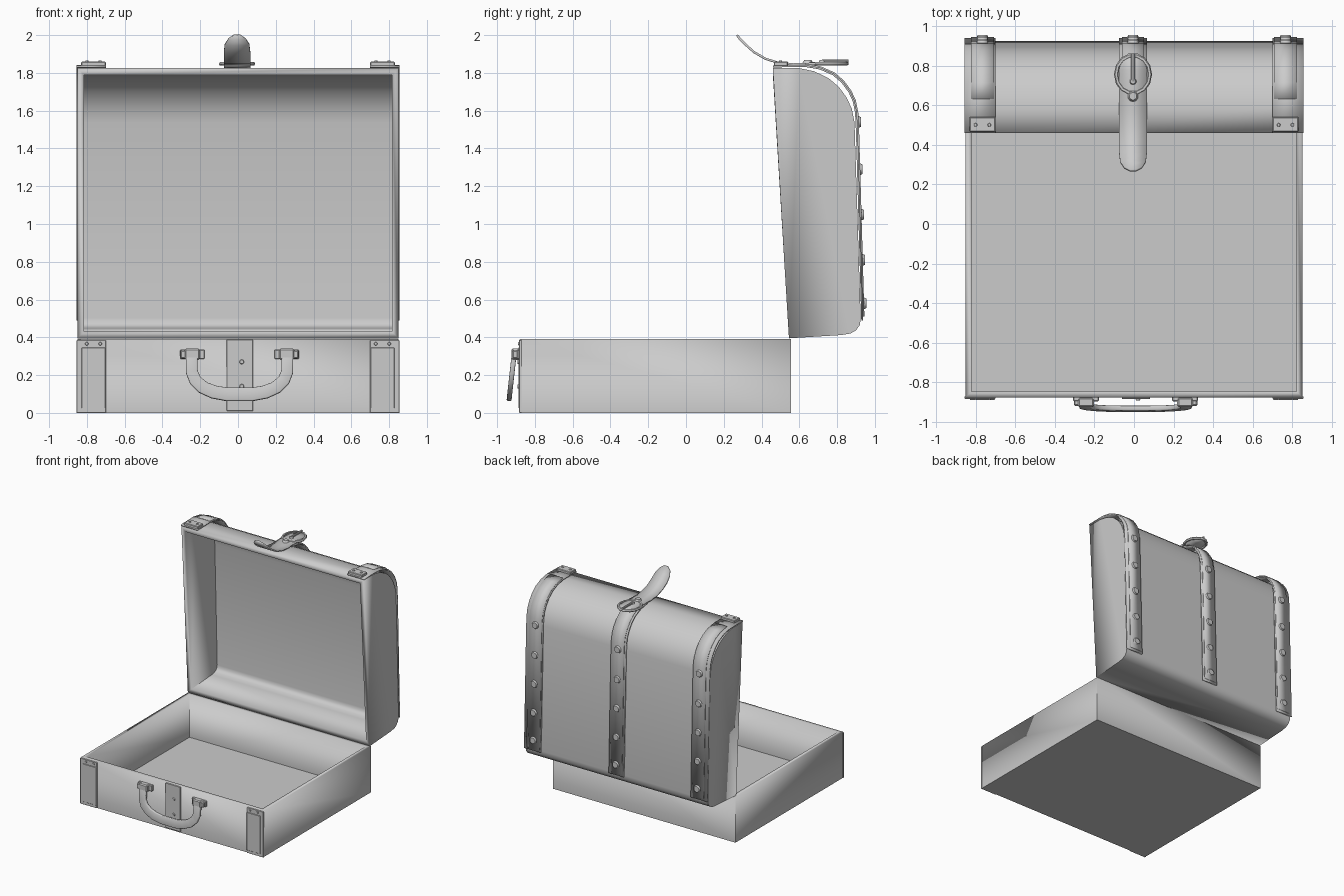
import bpy, bmesh
from math import pi, sin, cos, atan2
from mathutils import Vector

if "Cube" in bpy.data.objects:
    bpy.data.objects.remove(bpy.data.objects["Cube"])


def finish(ob, thick=0, offset=0, angle=0.6):
    if thick:
        m = ob.modifiers.new("thickness", 'SOLIDIFY')
        m.thickness, m.offset, m.use_even_offset = thick, offset, True
    bpy.ops.object.select_all(action='DESELECT')
    ob.select_set(True)
    bpy.context.view_layer.objects.active = ob
    bpy.ops.object.shade_smooth_by_angle(angle=angle)
    return ob


def mesh(name, verts, faces, thick=0, offset=0):
    me = bpy.data.meshes.new(name)
    me.from_pydata(verts, [], faces)
    bm = bmesh.new()
    bm.from_mesh(me)
    bmesh.ops.recalc_face_normals(bm, faces=bm.faces)
    bm.to_mesh(me)
    bm.free()
    ob = bpy.data.objects.new(name, me)
    bpy.context.collection.objects.link(ob)
    return finish(ob, thick, offset)


def open_shell(name, profile, w, thick):
    """Extrude a (y, z) profile along x, open between last and first point, walls inward."""
    n = len(profile)
    verts = [(s * w, y, z) for s in (-1, 1) for y, z in profile] 
    faces = [tuple(range(n)), tuple(range(n, 2 * n))]
    faces += [(i, i + 1, n + i + 1, n + i) for i in range(n - 1)]
    # orient outward by hand: the mesh is open on one side
    me = bpy.data.meshes.new(name)
    me.from_pydata(verts, [], faces + [(n - 1, 0, n, 2 * n - 1)])
    bm = bmesh.new()
    bm.from_mesh(me)
    bmesh.ops.recalc_face_normals(bm, faces=bm.faces)
    bm.faces.ensure_lookup_table()
    bmesh.ops.delete(bm, geom=[bm.faces[-1]], context='FACES_ONLY')
    bm.to_mesh(me)
    bm.free()
    ob = bpy.data.objects.new(name, me)
    bpy.context.collection.objects.link(ob)
    return finish(ob, thick, -1)


def strap(name, path, x, widths, thick, push=0):
    """Leather band following a (y, z) path; widths are half widths; push moves it outward."""
    if not isinstance(widths, (list, tuple)):
        widths = [widths] * len(path)
    verts = []
    for i, (y, z) in enumerate(path):
        a, b = Vector(path[max(i - 1, 0)]), Vector(path[min(i + 1, len(path) - 1)])
        t = (b - a).normalized()
        y, z = y - t.y * -push, z - t.x * -push
        if push:
            y, z = path[i][0] - t.y * push, path[i][1] + t.x * push
        verts += [(x - widths[i], y, z), (x + widths[i], y, z)]
    faces = [(2 * i, 2 * i + 1, 2 * i + 3, 2 * i + 2) for i in range(len(path) - 1)]
    return mesh(name, verts, faces, thick)


def box(name, x0, x1, y0, y1, z0, z1, bevel=0.004):
    bpy.ops.mesh.primitive_cube_add(size=1, location=((x0 + x1) / 2, (y0 + y1) / 2, (z0 + z1) / 2))
    ob = bpy.context.object
    ob.name = name
    ob.scale = (x1 - x0, y1 - y0, z1 - z0)
    bpy.ops.object.transform_apply(location=False, rotation=False, scale=True)
    if bevel:
        m = ob.modifiers.new("bevel", 'BEVEL')
        m.width, m.segments = bevel, 1
    return ob


def stud(name, loc, r, depth, rot=(0, 0, 0)):
    bpy.ops.mesh.primitive_cone_add(vertices=10, radius1=r, radius2=r * 0.7, depth=depth,
                                    location=loc, rotation=rot)
    bpy.context.object.name = name
    return finish(bpy.context.object)


# Bottom tray
open_shell("tray", [(-0.875, 0.39), (-0.875, 0), (0.555, 0), (0.555, 0.39)], 0.85, 0.03)

# Open lid with rounded back corners
lid = [(0.46, 1.825), (0.60, 1.825), (0.68, 1.808), (0.757, 1.77), (0.81, 1.725), (0.85, 1.67),
       (0.878, 1.61), (0.892, 1.54), (0.925, 0.5), (0.92, 0.465), (0.90, 0.437), (0.87, 0.42),
       (0.82, 0.412), (0.545, 0.395)]
open_shell("lid", lid, 0.85, 0.035)

# Lid straps, standing slightly off the rounded corner
band = [(0.46, 1.834), (0.63, 1.837), (0.71, 1.823), (0.78, 1.792), (0.827, 1.752), (0.865, 1.70),
        (0.888, 1.65), (0.90, 1.59), (0.905, 1.48), (0.933, 0.49)]
for s in (-1, 1):
    strap("side_band", band, s * 0.7775, 0.0775, 0.01)
    strap("side_strap", band[1:-1] + [(0.9325, 0.51)], s * 0.765, 0.058, 0.01, 0.007)
    box("strap_end_plate", s * 0.765 - 0.065, s * 0.765 + 0.065, 0.465, 0.54, 1.835, 1.86)
    for dx in (-0.035, 0.035):
        stud("plate_rivet", (s * 0.765 + dx, 0.5, 1.862), 0.01, 0.008)
strap("centre_band", [(0.62, 1.837)] + band[1:], -0.005, 0.07, 0.01)
strap("centre_strap", band[2:-1] + [(0.9325, 0.51)], -0.005, 0.055, 0.01, 0.007)

# Rows of studs down the back
for x in (-0.765, -0.005, 0.765):
    for z in (0.58, 0.81, 1.05, 1.29, 1.54):
        y = 0.945 - (z - 0.58) * 0.029
        stud("back_stud", (x, y - 0.002, z), 0.036, 0.024, (-pi / 2, 0, 0))

# Loose curling strap tail with buckle
tail = [(0.27, 2.0), (0.285, 1.98), (0.315, 1.95), (0.36, 1.91), (0.42, 1.875), (0.49, 1.853),
        (0.57, 1.845), (0.66, 1.848), (0.78, 1.85), (0.83, 1.85), (0.86, 1.848)]
strap("strap_tail", tail, -0.005, [0.015, 0.045, 0.065] + [0.07] * 6 + [0.058, 0.025], 0.012)
bpy.ops.mesh.primitive_torus_add(major_segments=14, minor_segments=6, major_radius=0.085,
                                 minor_radius=0.011, location=(-0.005, 0.755, 1.848))
buckle = bpy.context.object
buckle.name = "buckle_ring"
buckle.scale.y = 1.12
finish(buckle)
bpy.ops.mesh.primitive_cylinder_add(vertices=8, radius=0.009, depth=0.14,
                                    location=(-0.005, 0.79, 1.862), rotation=(pi / 2, 0, 0))
bpy.context.object.name = "buckle_pin"
finish(bpy.context.object)
stud("tail_rivet", (-0.005, 0.645, 1.86), 0.028, 0.016)
stud("pin_rivet", (-0.005, 0.72, 1.86), 0.018, 0.014)

# Front strap continuations on the tray
for s in (-1, 1):
    box("front_band", s * 0.7775 - 0.0775, s * 0.7775 + 0.0775, -0.883, -0.87, 0.0, 0.385, 0.002)
    box("front_strap", s * 0.765 - 0.063, s * 0.765 + 0.063, -0.888, -0.87, 0.025, 0.345, 0.002)
    for dx in (-0.035, 0.035):
        stud("front_rivet", (s * 0.765 + dx, -0.885, 0.366), 0.01, 0.008, (pi / 2, 0, 0))
box("front_centre_strap", -0.06, 0.08, -0.884, -0.87, 0.01, 0.388, 0.002)
for z in (0.14, 0.27):
    stud("front_catch", (0.02, -0.886, z), 0.014, 0.012, (pi / 2, 0, 0))

# Drooping handle and its mounts
outer = [(0.285, 0.31), (0.283, 0.21), (0.262, 0.155), (0.215, 0.108), (0.15, 0.078), (0.07, 0.063)]
inner = [(0.222, 0.31), (0.222, 0.225), (0.207, 0.19), (0.17, 0.16), (0.12, 0.142), (0.06, 0.133)]
pairs = list(zip(outer, inner))
pairs = [((-a[0], a[1]), (-b[0], b[1])) for a, b in pairs] + pairs[::-1]
verts = [(x + 0.008, -0.91 - (0.31 - z) * 0.11, z) for p in pairs for x, z in p]
handle = mesh("handle", verts, [(2 * i, 2 * i + 1, 2 * i + 3, 2 * i + 2) for i in range(len(pairs) - 1)], 0.026)
m = handle.modifiers.new("bevel", 'BEVEL')
m.width, m.segments = 0.006, 2
for s in (-1, 1):
    cx = 0.008 + s * 0.25
    box("handle_mount", cx - 0.065, cx + 0.065, -0.895, -0.87, 0.285, 0.335)
    box("handle_loop", cx - 0.04, cx + 0.04, -0.925, -0.875, 0.28, 0.34, 0.008)
    box("handle_side_knob", cx + s * 0.04 - 0.022, cx + s * 0.04 + 0.022, -0.918, -0.875, 0.288, 0.332, 0.006)
